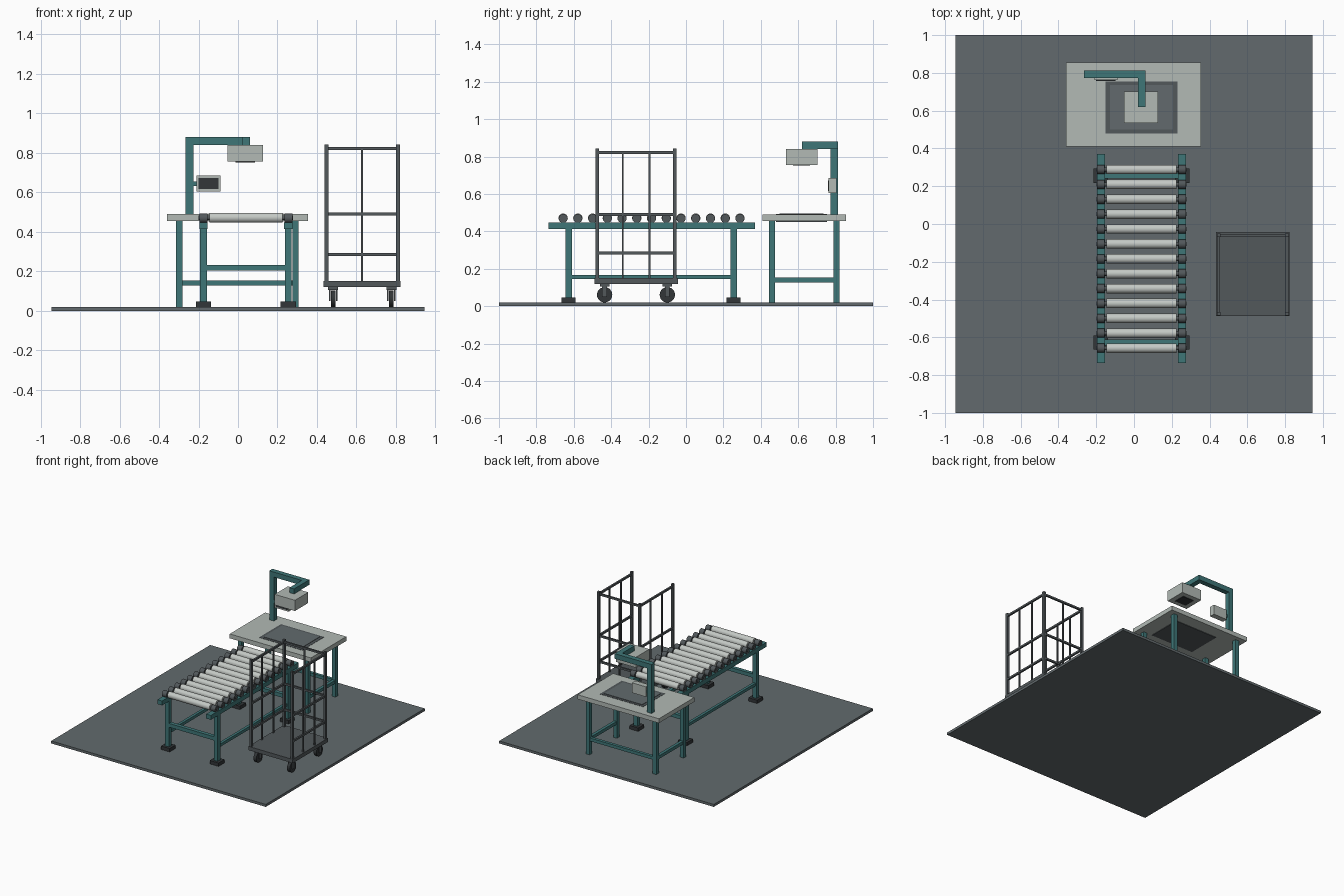
import bpy
import math

if "Cube" in bpy.data.objects:
    bpy.data.objects.remove(bpy.data.objects["Cube"])


def material(name, r, g, b):
    lin = [((c / 255 + 0.055) / 1.055) ** 2.4 for c in (r, g, b)] + [1]
    m = bpy.data.materials.new(name)
    m.use_nodes = True
    m.diffuse_color = lin
    m.node_tree.nodes["Principled BSDF"].inputs["Base Color"].default_value = lin
    return m


FLOOR = material("floor grey", 98, 106, 109)
TEAL = material("teal paint", 62, 118, 119)
PALE = material("pale grey panel", 178, 186, 181)
ROLLER = material("roller silver", 196, 201, 197)
STEEL = material("dark steel", 82, 88, 91)
BLACK = material("black rubber", 50, 54, 56)


def finish(name, mat):
    ob = bpy.context.object
    ob.name = name
    ob.data.materials.append(mat)
    return ob


def box(name, mat, x, y, z):
    """Box from three (low, high) ranges."""
    spans = (x, y, z)
    bpy.ops.mesh.primitive_cube_add(size=1, location=[(a + b) / 2 for a, b in spans])
    ob = bpy.context.object
    for v in ob.data.vertices:
        for i, (a, b) in enumerate(spans):
            v.co[i] *= b - a
    return finish(name, mat)


def mid(c, w):
    return (c - w / 2, c + w / 2)


def cyl_x(name, mat, x, y, z, r, sides=24):
    """Cylinder lying along x."""
    bpy.ops.mesh.primitive_cylinder_add(vertices=sides, radius=r, depth=x[1] - x[0],
                                        location=((x[0] + x[1]) / 2, y, z),
                                        rotation=(0, math.pi / 2, 0))
    ob = finish(name, mat)
    bpy.ops.object.shade_smooth_by_angle(angle=math.radians(40))
    return ob


# Floor slab
GROUND = 0.02
box("floor", FLOOR, (-0.945, 0.945), (-1, 1), (0, GROUND))

# Roller conveyor: side beams, legs, feet and braces
LEFT, RIGHT = 0.255, -0.175
FRONT, BACK = -0.627, 0.255
for x in (RIGHT, LEFT):
    box("conveyor_beam", TEAL, mid(x, 0.042), (-0.735, 0.37), (0.413, 0.448))
    box("conveyor_long_brace", TEAL, mid(x, 0.022), (FRONT, BACK), (0.145, 0.168))
    for y in (FRONT, BACK):
        box("conveyor_leg", TEAL, mid(x, 0.034), mid(y, 0.034), (GROUND, 0.42))
        box("conveyor_foot", BLACK, mid(x, 0.077), mid(y, 0.075), (GROUND, 0.047))
for y in (FRONT, BACK):
    box("conveyor_cross_brace", TEAL, (RIGHT, LEFT), mid(y, 0.03), (0.203, 0.233))

# Rollers with axles and bearings
for i in range(13):
    y = -0.657 + i * 0.0788
    cyl_x("roller", ROLLER, (-0.145, 0.225), y, 0.471, 0.025)
    cyl_x("axle", STEEL, (RIGHT - 0.024, LEFT + 0.024), y, 0.471, 0.011, 12)
    for x in (RIGHT, LEFT):
        cyl_x("bearing", STEEL, mid(x, 0.04), y, 0.469, 0.024, 16)

# Packing table
TX, TY = (-0.297, 0.291), (0.46, 0.805)
box("table_top", PALE, (-0.36, 0.355), (0.41, 0.855), (0.455, 0.49))
for x in TX:
    for y in TY:
        box("table_leg", TEAL, mid(x, 0.032), mid(y, 0.032), (GROUND, 0.456))
    box("table_side_brace", TEAL, mid(x, 0.024), TY, (0.128, 0.153))
box("table_back_brace", TEAL, TX, mid(TY[1], 0.024), (0.128, 0.153))

# Weighing plate let into the table
box("scale_frame", STEEL, (-0.15, 0.23), (0.48, 0.755), (0.451, 0.492))
box("scale_plate", FLOOR, (-0.128, 0.206), (0.501, 0.735), (0.485, 0.495))

# Mast with overhead arm
box("mast", TEAL, (-0.265, -0.225), (0.772, 0.812), (0.49, 0.88))
box("mast_arm", TEAL, (-0.225, 0.06), (0.772, 0.812), (0.84, 0.88))
box("mast_reach", TEAL, (0.02, 0.06), (0.62, 0.772), (0.84, 0.88))

# Scanner head with a dark window below
box("scanner_head", PALE, (-0.052, 0.127), (0.535, 0.702), (0.755, 0.84))
box("scanner_window", BLACK, (-0.012, 0.087), (0.573, 0.664), (0.751, 0.757))

# Display on the mast
box("display_bracket", TEAL, (-0.227, -0.205), mid(0.785, 0.02), (0.632, 0.656))
box("display_case", PALE, (-0.21, -0.088), (0.762, 0.805), (0.605, 0.685))
box("display_screen", BLACK, (-0.2, -0.098), (0.758, 0.764), (0.617, 0.673))

# Roll cage: deck, corner posts, barred sides and back
CX, CY = (0.448, 0.81), (-0.475, -0.06)
LEVELS = (0.285, 0.49, 0.822)
box("cage_deck", STEEL, (0.433, 0.824), (-0.488, -0.043), (0.12, 0.15))
for x in CX:
    for y in CY:
        box("cage_post", STEEL, mid(x, 0.019), mid(y, 0.019), (0.15, 0.842))
    for z in LEVELS:
        box("cage_side_rail", STEEL, mid(x, 0.014), CY, mid(z, 0.015))
    for y in (-0.338, -0.195):
        box("cage_side_bar", STEEL, mid(x, 0.01), mid(y, 0.01), (0.15, 0.822))
for z in LEVELS:
    box("cage_back_rail", STEEL, CX, mid(CY[1], 0.014), mid(z, 0.015))
box("cage_back_bar", STEEL, mid(0.629, 0.01), mid(CY[1], 0.01), (0.15, 0.822))

# Casters
for x in (0.482, 0.777):
    for y in (-0.435, -0.1):
        cyl_x("caster_wheel", BLACK, mid(x, 0.024), y, 0.061, 0.041)
        box("caster_plate", STEEL, mid(x, 0.05), mid(y, 0.05), (0.106, 0.121))
        for side in (-1, 1):
            box("caster_fork", STEEL, mid(x + side * 0.018, 0.007), mid(y, 0.026), (0.05, 0.108))
